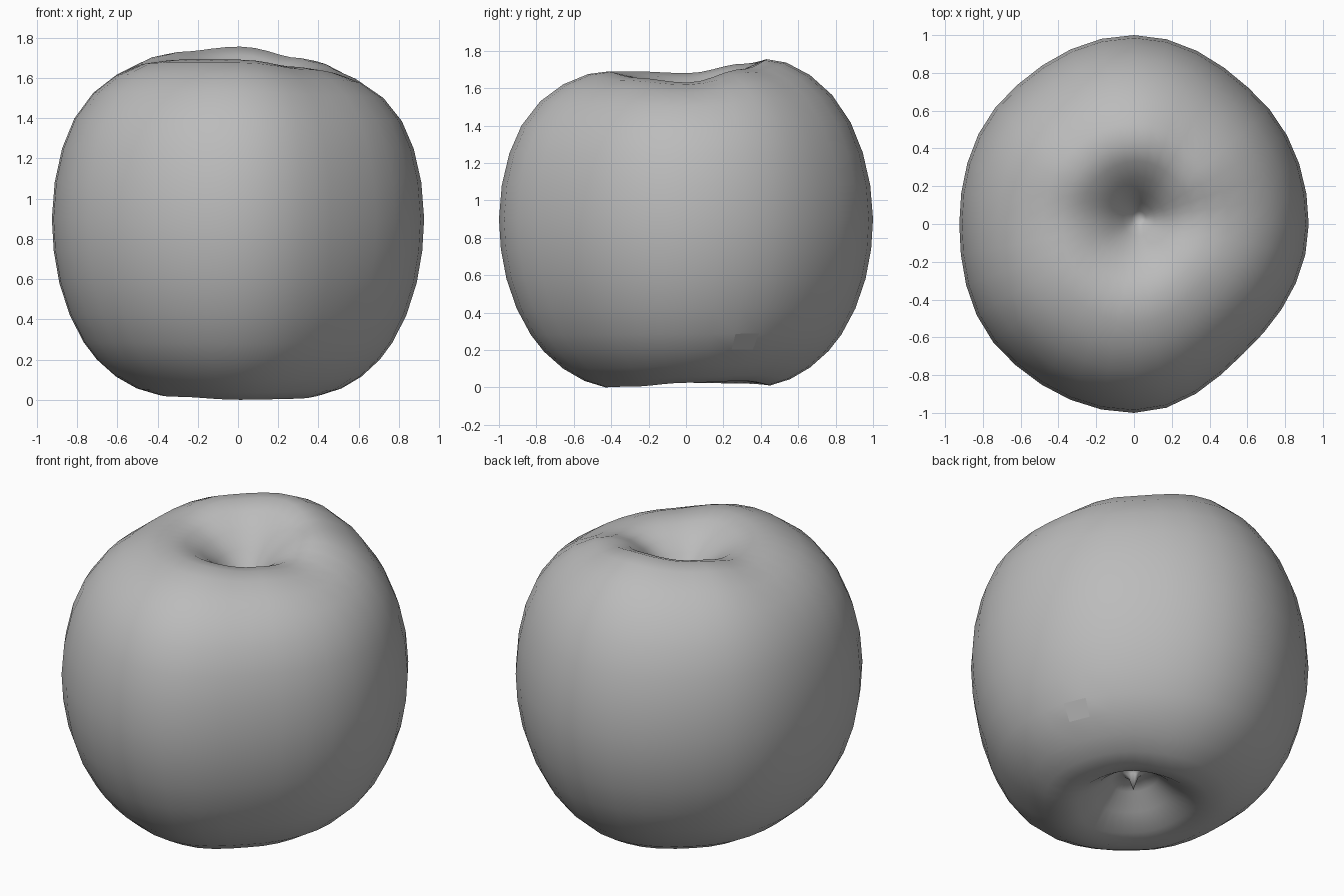
import bpy
import bmesh
from math import sin, cos, pi
from mathutils import Vector

cube = bpy.data.objects.get("Cube")
if cube:
    bpy.data.objects.remove(cube, do_unlink=True)

SEGMENTS = 36
MID = 0.9

# Half section of the fruit: radius fraction, height, from top hollow to base tip
PROFILE = [
    (0.04, 1.40), (0.09, 1.46), (0.15, 1.54), (0.23, 1.61), (0.32, 1.665),
    (0.42, 1.69), (0.53, 1.675), (0.66, 1.62), (0.78, 1.53), (0.88, 1.40),
    (0.945, 1.25), (0.985, 1.08), (1.0, 0.9), (0.99, 0.74), (0.96, 0.58),
    (0.905, 0.42), (0.83, 0.28), (0.76, 0.19), (0.66, 0.1), (0.55, 0.035),
    (0.44, 0.0), (0.34, 0.02), (0.23, 0.09), (0.14, 0.17), (0.07, 0.21),
    (0.03, 0.18),
]

# Uneven growth, every 45 degrees counter-clockwise from +x
GIRTH = [0.925, 0.94, 1.0, 0.96, 0.925, 0.975, 1.0, 0.895]
CREST = [1.63, 1.70, 1.755, 1.73, 1.68, 1.69, 1.69, 1.655]
BASE = [0.025, 0.035, 0.01, 0.02, 0.025, 0.015, 0.0, 0.005]


def around(values, angle):
    """Blend smoothly between the eight values round the axis."""
    t = angle / (2 * pi) * 8
    i = int(t + 1e-6)
    f = (1 - cos(pi * (t - i))) / 2
    return values[i % 8] * (1 - f) + values[(i + 1) % 8] * f


def skin_point(r, z, angle):
    radius = r * around(GIRTH, angle)
    if z > MID:
        weight = ((z - MID) / 0.79) ** 3 * min(1, r / 0.4)
        z += (around(CREST, angle) - 1.69) * weight
    else:
        z += around(BASE, angle) * ((MID - z) / MID) ** 4
    shift = 0.03 * max(0, 1 - r) ** 2
    return Vector((radius * cos(angle) + shift, radius * sin(angle) + shift, z))


# Fruit body: rings of skin joined by quads, closed at both hollows
bm = bmesh.new()
rings = [[bm.verts.new(skin_point(r, z, 2 * pi * k / SEGMENTS))
          for k in range(SEGMENTS)] for r, z in PROFILE]
top = bm.verts.new((0.03, 0.03, 1.37))
tip = bm.verts.new((0.03, 0.03, 0.1))
for k in range(SEGMENTS):
    n = (k + 1) % SEGMENTS
    for upper, lower in zip(rings, rings[1:]):
        bm.faces.new((upper[k], lower[k], lower[n], upper[n]))
    bm.faces.new((top, rings[0][k], rings[0][n]))
    bm.faces.new((tip, rings[-1][n], rings[-1][k]))
bmesh.ops.recalc_face_normals(bm, faces=bm.faces)
for face in bm.faces:
    face.smooth = True

# Small flat spot low on the side
spot = Vector((0.74, 0.29, 0.235))
min(bm.faces, key=lambda f: (f.calc_center_median() - spot).length).smooth = False

mesh = bpy.data.meshes.new("fruit_body")
bm.to_mesh(mesh)
bm.free()
fruit = bpy.data.objects.new("fruit_body", mesh)
bpy.context.collection.objects.link(fruit)

# Plain grey skin
skin = bpy.data.materials.new("plain_grey")
skin.use_nodes = True
colour = (0.5, 0.5, 0.5, 1)
skin.diffuse_color = colour
skin.node_tree.nodes["Principled BSDF"].inputs["Base Color"].default_value = colour
mesh.materials.append(skin)
